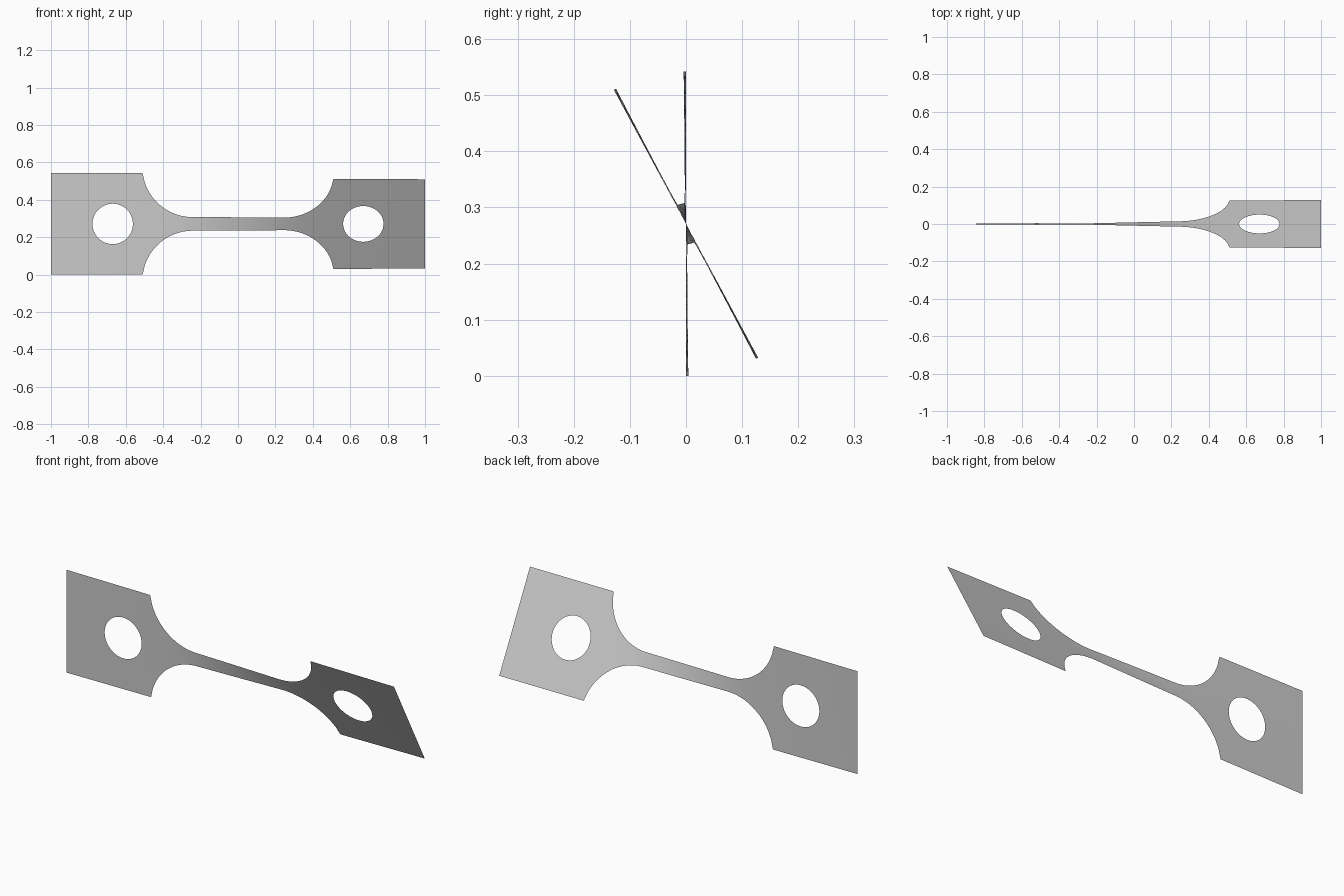
import bpy
import bmesh
from math import sin, cos, sqrt, radians, atan2
from mathutils import Vector

cube = bpy.data.objects.get("Cube")
if cube:
    bpy.data.objects.remove(cube, do_unlink=True)

HALF = 0.271          # half height of the grips
NECK = 0.0365         # half height of the gauge
GRIP = 0.51           # where the grips begin
FILLET = 0.27         # fillet radius
HOLE_X, HOLE_R = 0.67, 0.108
TWIST = radians(28.3)
SIDE = 24             # divisions per grip side
COLUMNS = 96          # divisions along the neck

center_z = NECK + FILLET
center_x = GRIP - sqrt(FILLET ** 2 - (center_z - HALF) ** 2)


def half_height(x):
    """Outline of the flat specimen."""
    x = abs(x)
    if x >= GRIP:
        return HALF
    if x <= center_x:
        return NECK
    return center_z - sqrt(FILLET ** 2 - (x - center_x) ** 2)


# Twist builds up fastest where the strip is narrow
STEPS = 800
table = [0.0]
for i in range(STEPS):
    mid = -1 + 2 * (i + 0.5) / STEPS
    table.append(table[-1] + half_height(mid) ** -1.5)


def twist(x):
    t = min(max((x + 1) / 2, 0), 1) * STEPS
    i = min(int(t), STEPS - 1)
    value = table[i] + (table[i + 1] - table[i]) * (t - i)
    return TWIST * value / table[-1]


bm = bmesh.new()


def add_grid(rows, closed=False):
    """Quads between consecutive rows of (x, z) points."""
    verts = [[bm.verts.new((x, 0, z)) for x, z in row] for row in rows]
    for a, b in zip(verts, verts[1:]):
        for j in range(len(a) - (0 if closed else 1)):
            k = (j + 1) % len(a)
            bm.faces.new((a[j], a[k], b[k], b[j]))


# Grips: rings from the round hole out to the rectangle
corners = [Vector(c) for c in ((GRIP, -HALF), (1, -HALF), (1, HALF), (GRIP, HALF))]
border = [a.lerp(b, i / SIDE)
          for a, b in zip(corners, corners[1:] + corners[:1]) for i in range(SIDE)]
hole_center = Vector((HOLE_X, 0))
for side in (-1, 1):
    rings = []
    for step in range(7):
        ring = []
        for p in border:
            d = p - hole_center
            angle = atan2(d.y, d.x)
            rim = hole_center + HOLE_R * Vector((cos(angle), sin(angle)))
            q = rim.lerp(p, step / 6)
            ring.append((side * q.x, q.y))
        rings.append(ring)
    add_grid(rings, closed=True)

# Neck: gauge and fillets, matching the grip edge divisions
neck = []
for i in range(COLUMNS + 1):
    x = -GRIP + 2 * GRIP * i / COLUMNS
    h = half_height(x)
    neck.append([(x, h * (2 * j / SIDE - 1)) for j in range(SIDE + 1)])
add_grid(neck)

# Weld, face the front, then twist about the long axis
bmesh.ops.remove_doubles(bm, verts=bm.verts, dist=0.0002)
bm.normal_update()
bmesh.ops.reverse_faces(bm, faces=[f for f in bm.faces if f.normal.y > 0])
for v in bm.verts:
    a, h = twist(v.co.x), v.co.z
    v.co.y = -h * sin(a)
    v.co.z = HALF + h * cos(a)
for f in bm.faces:
    f.smooth = True

mesh = bpy.data.meshes.new("twisted_test_strip")
bm.to_mesh(mesh)
bm.free()
strip = bpy.data.objects.new("twisted_test_strip", mesh)
bpy.context.collection.objects.link(strip)

grey = bpy.data.materials.new("light_grey")
grey.use_nodes = True
color = (0.6, 0.6, 0.6, 1)
grey.diffuse_color = color
grey.node_tree.nodes["Principled BSDF"].inputs["Base Color"].default_value = color
mesh.materials.append(grey)
